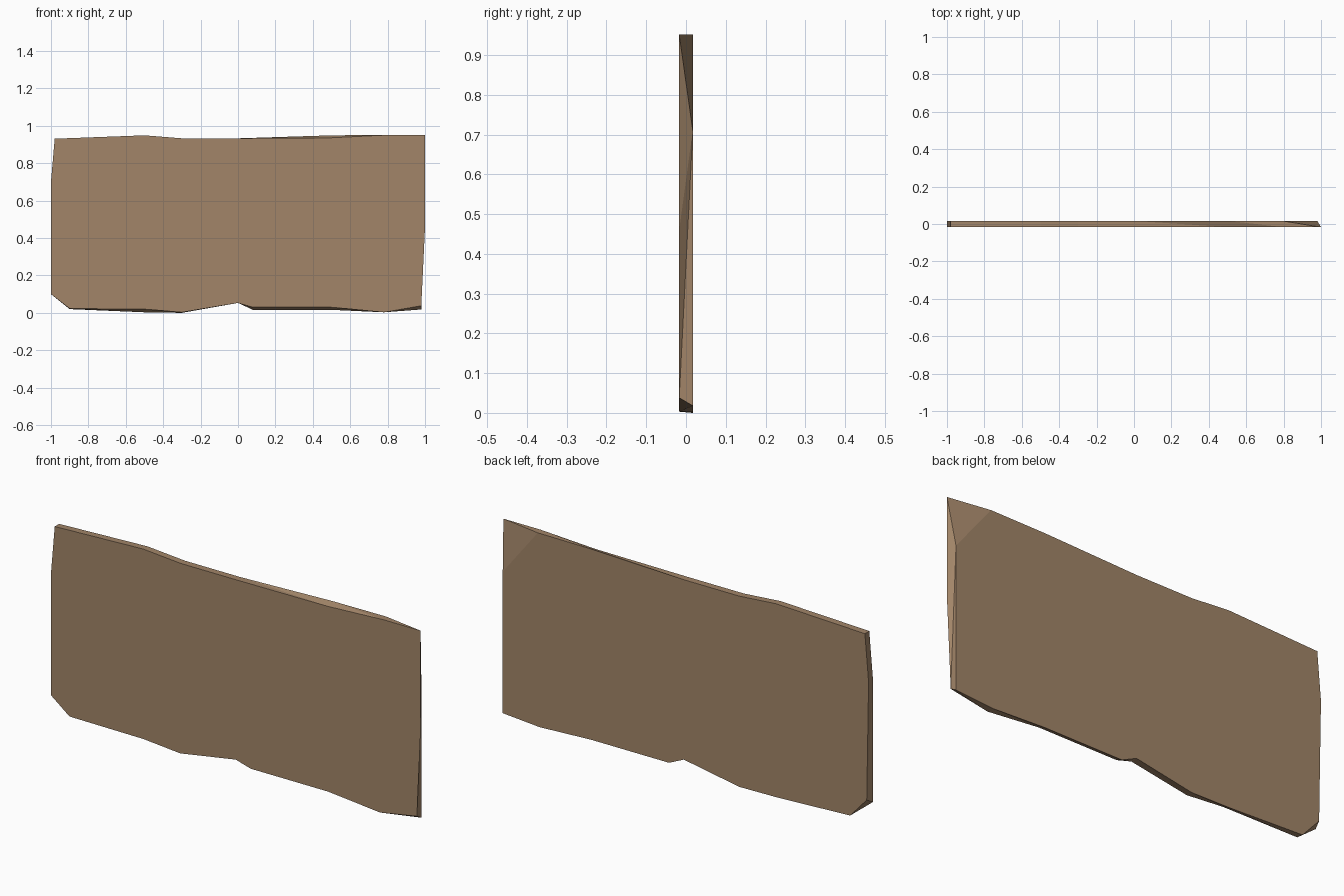
import bpy, bmesh

if "Cube" in bpy.data.objects:
    bpy.data.objects.remove(bpy.data.objects["Cube"])

HALF = 0.017  # half thickness of the slab

# Paired outline stations (counter-clockwise seen from the front):
# front x, front z, back x, back z
STATIONS = [
    (-1.00, 0.10, -0.99, 0.12), (-0.90, 0.023, -0.90, 0.02),
    (-0.50, 0.02, -0.50, 0.003), (-0.30, 0.003, -0.30, 0.00),
    (0.00, 0.053, 0.00, 0.053), (0.08, 0.03, 0.08, 0.016),
    (0.50, 0.03, 0.50, 0.016), (0.78, 0.003, 0.78, 0.003),
    (0.98, 0.038, 0.98, 0.018), (1.00, 0.46, 0.98, 0.71),
    (1.00, 0.951, 0.98, 0.71), (0.80, 0.951, 0.79, 0.951),
    (0.50, 0.936, 0.50, 0.949), (0.00, 0.933, 0.00, 0.933),
    (-0.30, 0.933, -0.30, 0.933), (-0.50, 0.949, -0.50, 0.949),
    (-0.98, 0.931, -0.98, 0.931), (-1.00, 0.70, -1.00, 0.70),
]

wood = bpy.data.materials.new("tan wood")
wood.diffuse_color = (0.36, 0.235, 0.14, 1)
wood.use_nodes = True
wood.node_tree.nodes["Principled BSDF"].inputs["Base Color"].default_value = wood.diffuse_color

bm = bmesh.new()
verts = {}


def vert(x, y, z):
    """Return the shared vertex at this place."""
    if (x, y, z) not in verts:
        verts[(x, y, z)] = bm.verts.new((x, y, z))
    return verts[(x, y, z)]


front = [vert(a, -HALF, b) for a, b, c, d in STATIONS]
back = [vert(c, HALF, d) for a, b, c, d in STATIONS]

# Large front and back faces
bm.faces.new(front)
bm.faces.new(list(dict.fromkeys(back))[::-1])

# Chipped rim between them, skipping the merged station at the cut corner
n = len(front)
for i in range(n):
    j = (i + 1) % n
    for tri in ((front[i], back[i], back[j]), (front[i], back[j], front[j])):
        if len(set(tri)) == 3:
            bm.faces.new(tri)

bmesh.ops.recalc_face_normals(bm, faces=bm.faces)
mesh = bpy.data.meshes.new("board")
bm.to_mesh(mesh)
bm.free()
mesh.materials.append(wood)
board = bpy.data.objects.new("board", mesh)
bpy.context.collection.objects.link(board)
